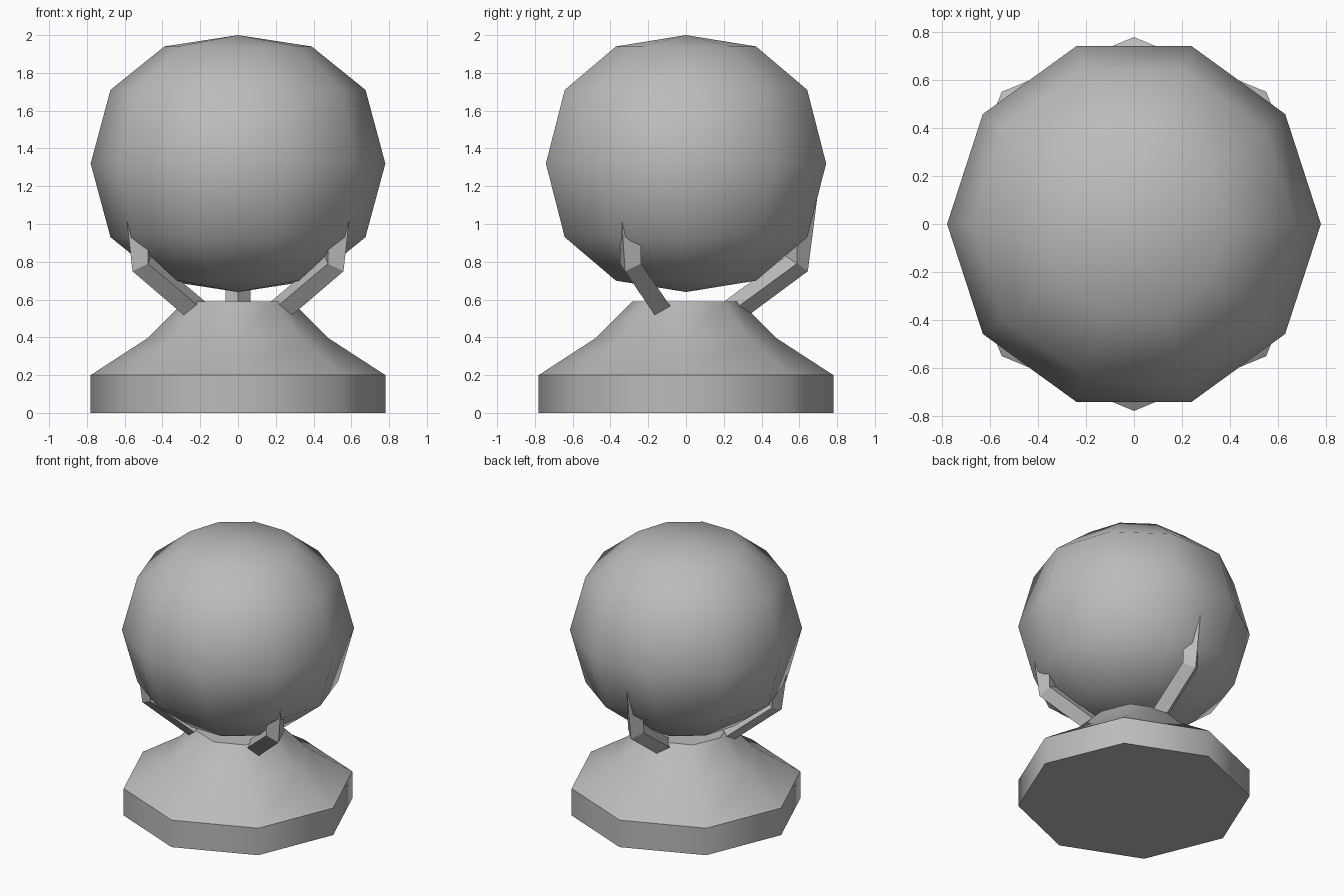
import bpy, bmesh
from math import sin, cos, pi, radians

cube = bpy.data.objects.get("Cube")
if cube:
    bpy.data.objects.remove(cube, do_unlink=True)

grey = bpy.data.materials.new("plain grey")
grey.use_nodes = True
grey.diffuse_color = (0.5, 0.5, 0.5, 1)
grey.node_tree.nodes["Principled BSDF"].inputs["Base Color"].default_value = (0.5, 0.5, 0.5, 1)


def loft(name, rings, smooth_angle):
    """Skin a list of equal-length rings; a one-point ring is a pole."""
    bm = bmesh.new()
    loops = [[bm.verts.new(p) for p in ring] for ring in rings]
    n = max(len(loop) for loop in loops)
    for a, b in zip(loops, loops[1:]):
        for i in range(n):
            j = (i + 1) % n
            quad = [a[i % len(a)], a[j % len(a)], b[j % len(b)], b[i % len(b)]]
            bm.faces.new(list(dict.fromkeys(quad)))
    for end in (loops[0], loops[-1]):
        if len(end) > 1:
            bm.faces.new(end)
    bmesh.ops.recalc_face_normals(bm, faces=bm.faces)
    mesh = bpy.data.meshes.new(name)
    bm.to_mesh(mesh)
    bm.free()
    mesh.materials.append(grey)
    obj = bpy.data.objects.new(name, mesh)
    bpy.context.collection.objects.link(obj)
    bpy.ops.object.select_all(action='DESELECT')
    obj.select_set(True)
    bpy.context.view_layer.objects.active = obj
    bpy.ops.object.shade_smooth_by_angle(angle=radians(smooth_angle))
    return obj


def circle(r, z, sides):
    if r == 0:
        return [(0, 0, z)]
    return [(r * cos(2 * pi * i / sides), r * sin(2 * pi * i / sides), z) for i in range(sides)]


# Eight-sided stepped pedestal
pedestal = [(0.78, 0), (0.78, 0.2), (0.48, 0.395), (0.285, 0.59)]
loft("pedestal", [circle(r, z, 8) for r, z in pedestal], 46)

# Ten-sided ball with flattened poles
ball = [(0, 0.64), (0.39, 0.70), (0.675, 0.93), (0.78, 1.32),
        (0.675, 1.71), (0.39, 1.94), (0, 2.0)]
loft("ball", [circle(r, z, 10) for r, z in ball], 60)

# Three bent prongs of diamond section: outer, side and inner ridges as (radius, z)
sections = [((0.24, 0.45), (0.2, 0.507), (0.143, 0.547)),
            ((0.645, 0.75), (0.587, 0.79), (0.53, 0.83)),
            ((0.695, 1.14), (0.595, 1.14), (0.53, 1.14))]
for name, degrees in (("prong_back", 90), ("prong_right", 210), ("prong_left", 330)):
    c, s = cos(radians(degrees)), sin(radians(degrees))

    def place(point, side):
        r, z = point
        return (r * c - side * s, r * s + side * c, z)

    rings = [[place(outer, 0), place(mid, 0.065), place(inner, 0), place(mid, -0.065)]
             for outer, mid, inner in sections]
    loft(name, rings, 25)
